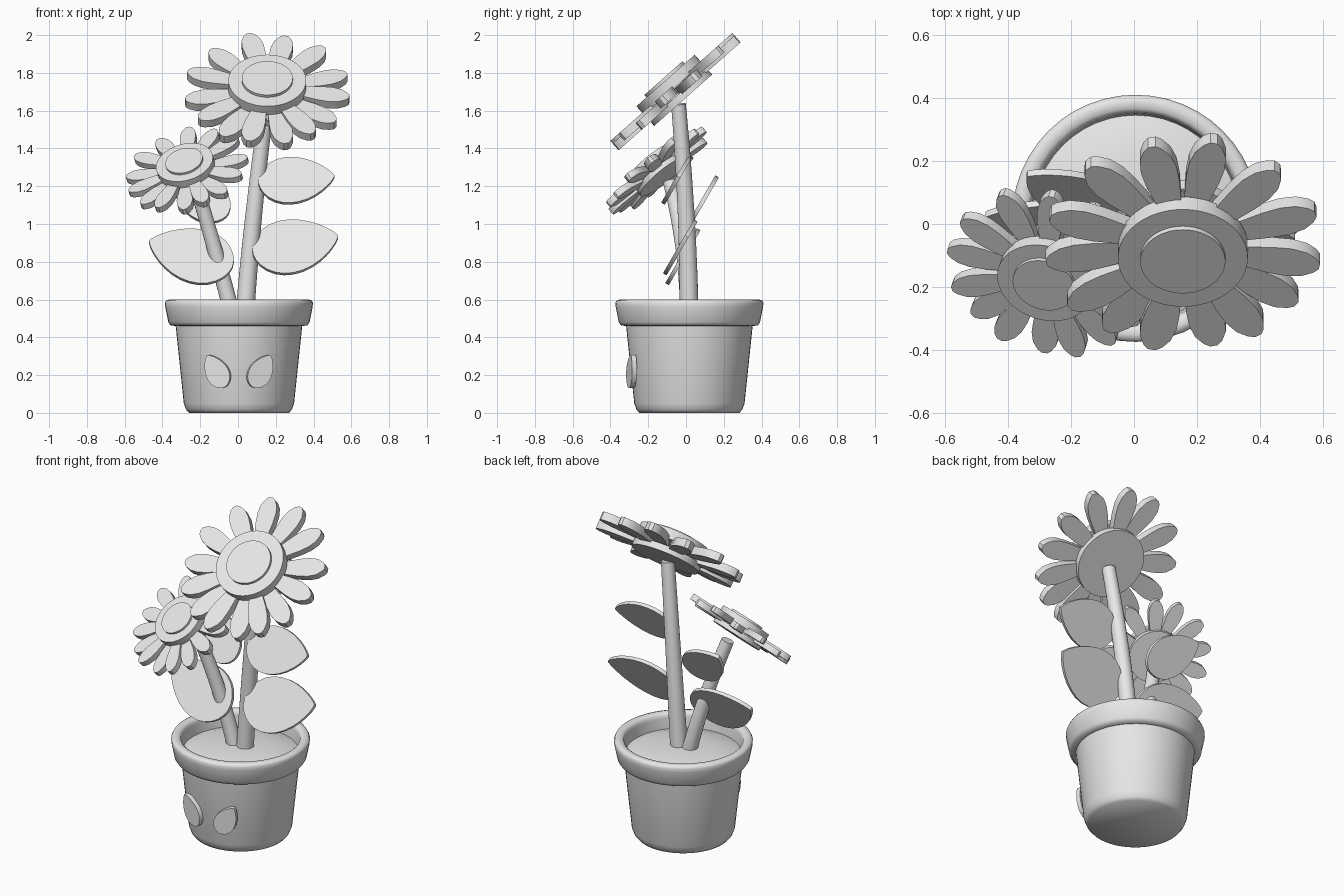
import bpy, bmesh, math
from mathutils import Matrix, Vector

if "Cube" in bpy.data.objects:
    bpy.data.objects.remove(bpy.data.objects["Cube"])

grey = bpy.data.materials.new("light_grey")
grey.diffuse_color = (0.8, 0.8, 0.8, 1)
grey.use_nodes = True
grey.node_tree.nodes["Principled BSDF"].inputs["Base Color"].default_value = grey.diffuse_color


def finish(name, bm, matrix=Matrix(), angle=35):
    """Turn a bmesh into a smooth-by-angle object."""
    bmesh.ops.recalc_face_normals(bm, faces=bm.faces)
    me = bpy.data.meshes.new(name)
    bm.to_mesh(me)
    bm.free()
    me.materials.append(grey)
    ob = bpy.data.objects.new(name, me)
    bpy.context.collection.objects.link(ob)
    ob.matrix_world = matrix
    bpy.ops.object.select_all(action='DESELECT')
    ob.select_set(True)
    bpy.context.view_layer.objects.active = ob
    bpy.ops.object.shade_smooth_by_angle(angle=math.radians(angle))
    return ob


def lathe(name, profile, matrix=Matrix(), sides=48, angle=35):
    """Revolve (radius, height) points around z; zero radii close the ends."""
    bm = bmesh.new()
    vs = [bm.verts.new((r, 0, z)) for r, z in profile]
    es = [bm.edges.new(p) for p in zip(vs, vs[1:])]
    bmesh.ops.spin(bm, geom=vs + es, cent=(0, 0, 0), axis=(0, 0, 1),
                   angle=math.tau, steps=sides, use_duplicate=False)
    bmesh.ops.remove_doubles(bm, verts=bm.verts, dist=1e-5)
    return finish(name, bm, matrix, angle)


def add_plate(bm, outline, z0, z1, matrix=Matrix()):
    """Extrude a flat outline between two heights."""
    rings = [[bm.verts.new(matrix @ Vector((x, y, z))) for x, y in outline] for z in (z0, z1)]
    bm.faces.new(rings[0])
    bm.faces.new(rings[1])
    n = len(outline)
    for i in range(n):
        j = (i + 1) % n
        bm.faces.new((rings[0][i], rings[0][j], rings[1][j], rings[1][i]))


def rot(deg, axis):
    return Matrix.Rotation(math.radians(deg), 4, axis)


# Pot with rounded rim, and domed soil inside it
pot_place = Matrix.Translation((0.005, 0.018, 0))
lathe("pot", [(0, 0), (0.265, 0), (0.28, 0.018), (0.292, 0.05), (0.335, 0.46), (0.362, 0.463),
              (0.374, 0.48), (0.39, 0.56), (0.392, 0.582), (0.386, 0.595), (0.37, 0.6),
              (0.348, 0.598), (0.337, 0.588), (0.333, 0.57), (0.325, 0.48), (0, 0.48)],
      pot_place, angle=62)
lathe("soil", [(0, 0.47), (0.328, 0.47), (0.328, 0.505), (0.27, 0.525), (0.19, 0.539),
               (0.1, 0.546), (0, 0.548)], pot_place)


# Stems: tapered round tubes along a gentle curve
def stem(name, points, r0, r1, steps=12, sides=20):
    a, b, c = map(Vector, points)
    bm = bmesh.new()
    rings = []
    for i in range(steps + 1):
        t = i / steps
        p = a * (1 - t) ** 2 + b * 2 * t * (1 - t) + c * t * t
        d = (b - a) * (1 - t) + (c - b) * t
        q = d.to_track_quat('Z', 'Y')
        r = r0 + (r1 - r0) * t
        rings.append([bm.verts.new(p + q @ Vector((r * math.cos(k * math.tau / sides),
                                                   r * math.sin(k * math.tau / sides), 0)))
                      for k in range(sides)])
    for lo, hi in zip(rings, rings[1:]):
        for k in range(sides):
            j = (k + 1) % sides
            bm.faces.new((lo[k], lo[j], hi[j], hi[k]))
    bm.faces.new(rings[0])
    bm.faces.new(rings[-1])
    finish(name, bm)


stem("tall_stem", [(0.035, 0.017, 0.50), (0.075, 0.012, 1.05), (0.153, -0.04, 1.635)], 0.05, 0.039)
stem("short_stem", [(-0.025, 0.012, 0.50), (-0.115, 0.01, 0.85), (-0.228, -0.085, 1.225)], 0.044, 0.037)


# Flower heads: alternating petals, a disc in front and behind, and a raised centre
half_petal = [(0.12, 0.028), (0.20, 0.041), (0.28, 0.054), (0.34, 0.058), (0.39, 0.050),
              (0.425, 0.030), (0.44, 0.012)]
petal = [(r, -w) for r, w in half_petal] + [(r, w) for r, w in reversed(half_petal)]
petal_turns = (13, 43, 73, 100, 125, 147, 167)


def flower(name, centre, scale, yaw):
    m = (Matrix.Translation(centre) @ rot(yaw, 'Z') @ rot(41.5, 'X') @ Matrix.Scale(scale, 4))
    bm = bmesh.new()
    for i, turn in enumerate(petal_turns):
        for s in (-1, 1):
            z = 0.01 if (i + (s > 0)) % 2 else -0.008
            add_plate(bm, petal, z - 0.024, z + 0.024, rot(90 + s * turn, 'Z'))
    finish(name + "_petals", bm, m)
    lathe(name + "_back_disc", [(0, -0.06), (0.205, -0.06), (0.205, -0.02), (0, -0.02)], m)
    lathe(name + "_front_disc", [(0, 0.02), (0.206, 0.02), (0.206, 0.08), (0, 0.08)], m)
    lathe(name + "_centre", [(0, 0.07), (0.135, 0.07), (0.135, 0.097), (0, 0.097)], m)


flower("large_flower", (0.155, -0.055, 1.70), 1.0, 0)
flower("small_flower", (-0.27, -0.15, 1.282), 0.75, -20)


# Leaves: rounded base, pointed tip, centred on the outline
def leaf(name, matrix, length, width, thick):
    n = 14
    a, b = 0.55, 0.8
    peak = (a / (a + b)) ** a * (b / (a + b)) ** b
    side = []
    for i in range(1, n):
        t = (1 - math.cos(math.pi * i / n)) / 2
        side.append((length * (t - 0.5), width / 2 * t ** a * (1 - t) ** b / peak))
    outline = ([(-length / 2, 0)] + [(x, -y) for x, y in side] + [(length / 2, 0)]
               + [(x, y) for x, y in reversed(side)])
    bm = bmesh.new()
    add_plate(bm, outline, -thick / 2, thick / 2)
    finish(name, bm, matrix)


for name, centre, turn, length, width in (
        ("upper_right_leaf", (0.31, -0.05, 1.232), 6, 0.405, 0.28),
        ("lower_right_leaf", (0.305, -0.025, 0.885), 14, 0.465, 0.325),
        ("lower_left_leaf", (-0.25, -0.01, 0.838), 160, 0.47, 0.325),
        ("upper_left_leaf", (-0.2, 0.10, 1.14), 139, 0.365, 0.24)):
    leaf(name, Matrix.Translation(centre) @ rot(60, 'X') @ rot(turn, 'Z'), length, width, 0.022)

# Pair of raised leaves on the pot front
for s, name in ((-1, "left_pot_leaf"), (1, "right_pot_leaf")):
    m = (Matrix.Translation((0.004 + s * 0.118, -0.287, 0.222)) @ rot(s * 14, 'Z') @ rot(92, 'X')
         @ rot(90 - s * 30, 'Z'))
    leaf(name, m, 0.195, 0.125, 0.026)
